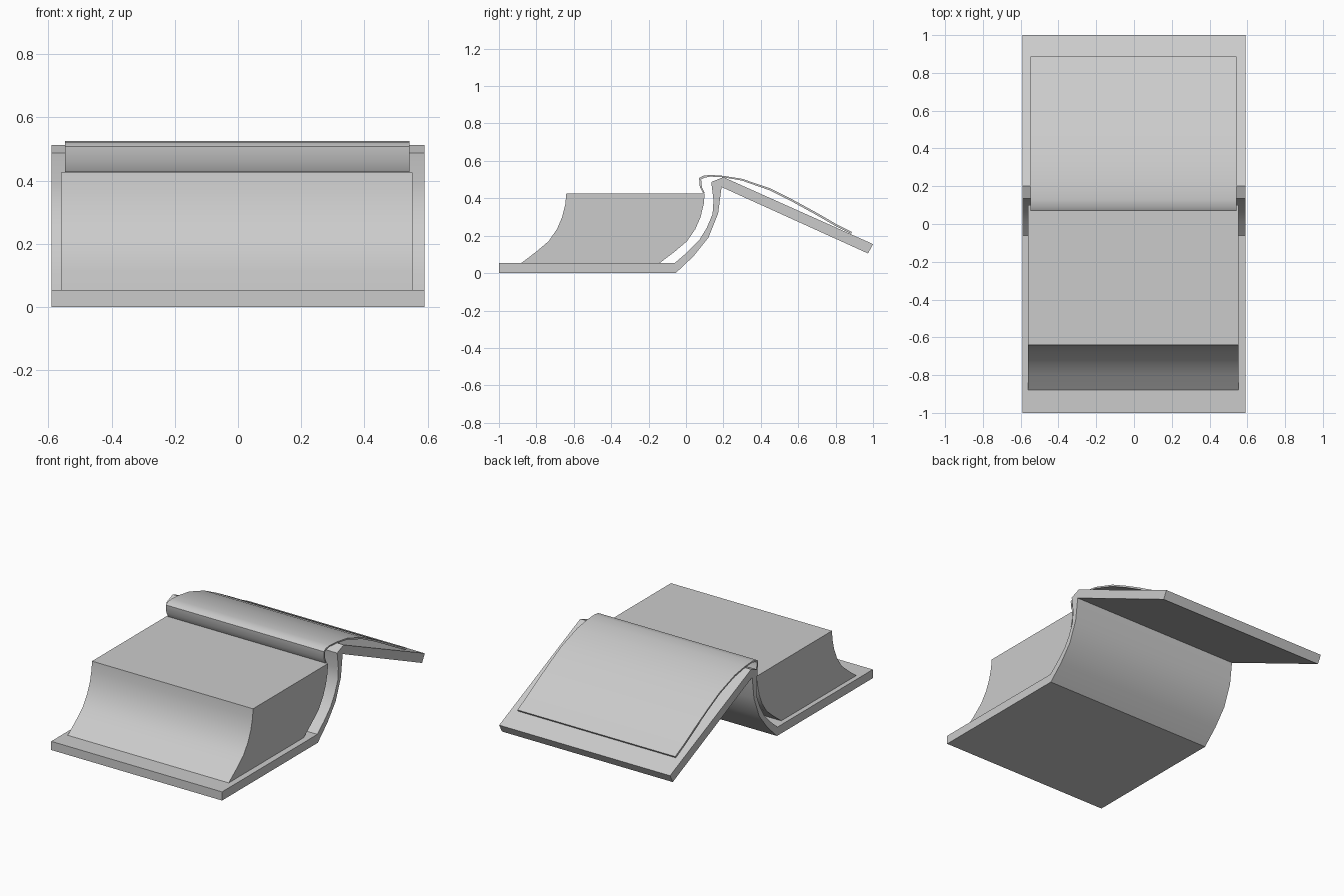
import bpy, bmesh, math

if "Cube" in bpy.data.objects:
    bpy.data.objects.remove(bpy.data.objects["Cube"])


def extrude(name, profile, x0, x1, angle=35):
    """Extrude a closed (y, z) profile along x."""
    bm = bmesh.new()
    face = bm.faces.new([bm.verts.new((x0, y, z)) for y, z in profile])
    res = bmesh.ops.extrude_face_region(bm, geom=[face])
    verts = [v for v in res["geom"] if isinstance(v, bmesh.types.BMVert)]
    bmesh.ops.translate(bm, verts=verts, vec=(x1 - x0, 0, 0))
    bmesh.ops.recalc_face_normals(bm, faces=bm.faces)
    mesh = bpy.data.meshes.new(name)
    bm.to_mesh(mesh)
    bm.free()
    obj = bpy.data.objects.new(name, mesh)
    bpy.context.collection.objects.link(obj)
    bpy.ops.object.select_all(action="DESELECT")
    obj.select_set(True)
    bpy.context.view_layer.objects.active = obj
    bpy.ops.object.shade_smooth_by_angle(angle=math.radians(angle))
    return obj


# Cover: flat front board, curved spine and sloping back board in one piece
outer = [(-1, 0), (-0.055, 0), (0.04, 0.09), (0.12, 0.19), (0.172, 0.32),
         (0.19, 0.46), (0.973, 0.105)]
inner = [(1.0, 0.155), (0.2, 0.513), (0.135, 0.487), (0.147, 0.39),
         (0.142, 0.315), (0.11, 0.24), (0.07, 0.175), (0.005, 0.11),
         (-0.06, 0.054), (-1, 0.054)]
extrude("cover", outer + inner, -0.59, 0.59)

# Page block: the fore edge repeats the spine curve, shifted forward
spine_curve = [(-0.14, 0.054), (-0.06, 0.115), (0.005, 0.17), (0.05, 0.235),
               (0.078, 0.30), (0.095, 0.37), (0.10, 0.425)]
fore_edge = [(y - 0.74, z) for y, z in reversed(spine_curve)]
extrude("page_block", spine_curve + fore_edge, -0.56, 0.552)

# Turned pages: thin sheet curling over the hinge onto the back board
top = [(0.092, 0.427), (0.074, 0.46), (0.07, 0.508), (0.09, 0.52),
       (0.13, 0.525), (0.20, 0.52), (0.30, 0.504), (0.45, 0.453),
       (0.57, 0.393), (0.70, 0.322), (0.80, 0.264), (0.888, 0.22)]
under = [(0.882, 0.21), (0.795, 0.254), (0.695, 0.312), (0.566, 0.383),
         (0.446, 0.443), (0.298, 0.495), (0.20, 0.512), (0.13, 0.516),
         (0.096, 0.509), (0.081, 0.50), (0.085, 0.46), (0.10, 0.427)]
extrude("turned_pages", top + under, -0.547, 0.543, 60)
